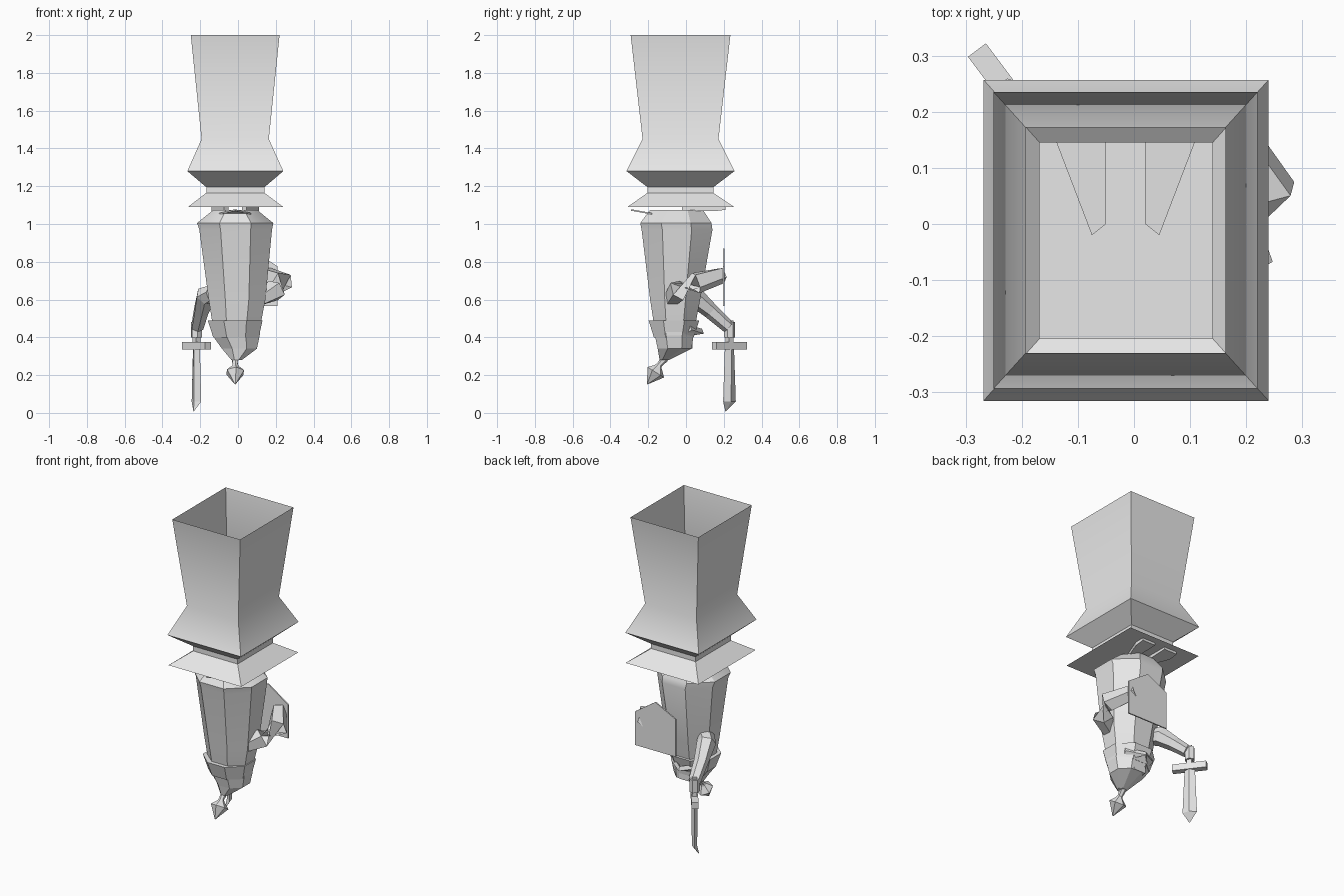
import bpy, bmesh, math
from mathutils import Vector

if "Cube" in bpy.data.objects:
    bpy.data.objects.remove(bpy.data.objects["Cube"])

grey = bpy.data.materials.new("light grey")
grey.diffuse_color = (0.8, 0.8, 0.8, 1)
grey.use_nodes = True
grey.node_tree.nodes["Principled BSDF"].inputs["Base Color"].default_value = grey.diffuse_color


def make(name, build, smooth=0):
    bm = bmesh.new()
    build(bm)
    bmesh.ops.recalc_face_normals(bm, faces=bm.faces)
    me = bpy.data.meshes.new(name)
    bm.to_mesh(me)
    bm.free()
    me.materials.append(grey)
    ob = bpy.data.objects.new(name, me)
    bpy.context.collection.objects.link(ob)
    if smooth:
        bpy.ops.object.select_all(action='DESELECT')
        ob.select_set(True)
        bpy.context.view_layer.objects.active = ob
        bpy.ops.object.shade_smooth_by_angle(angle=math.radians(smooth))
    return ob


def skin(bm, rings, start=True, end=True):
    """Join rings of points with quads and cap the ends."""
    vs = [[bm.verts.new(p) for p in r] for r in rings]
    n = len(vs[0])
    for a, b in zip(vs, vs[1:]):
        for i in range(n):
            j = (i + 1) % n
            bm.faces.new((a[i], a[j], b[j], b[i]))
    if start:
        bm.faces.new(vs[0])
    if end:
        bm.faces.new(vs[-1])


def stack(name, rings, n, start=True, end=True, smooth=0):
    """Horizontal rings: z, x min, x max, y min, y max."""
    k = 1 / math.cos(math.pi / n)
    pts = []
    for z, x0, x1, y0, y1 in rings:
        ring = []
        for i in range(n):
            a = 2 * math.pi * (i + 0.5) / n
            ring.append(((x0 + x1) / 2 + (x1 - x0) / 2 * k * math.cos(a),
                         (y0 + y1) / 2 + (y1 - y0) / 2 * k * math.sin(a), z))
        pts.append(ring)
    return make(name, lambda bm: skin(bm, pts, start, end), smooth)


def tube(name, path, radii, n=6):
    """Tapered tube along a path."""
    P = [Vector(p) for p in path]
    rings = []
    for i, p in enumerate(P):
        d = (P[min(i + 1, len(P) - 1)] - P[max(i - 1, 0)]).normalized()
        u = d.cross(Vector((0.3, 0.9, 0.2))).normalized()
        v = d.cross(u)
        rings.append([p + radii[i] * (u * math.cos(t) + v * math.sin(t))
                      for t in (2 * math.pi * k / n for k in range(n))])
    return make(name, lambda bm: skin(bm, rings))


def plate(name, outline, thick):
    """Solid from an outline, extruded by a vector."""
    t = Vector(thick)
    r = [Vector(p) for p in outline]
    return make(name, lambda bm: skin(bm, [r, [p + t for p in r]]))


# Square hollow pedestal, open at the top
stack("pedestal", [
    (1.09, -.265, .24, -.31, .255), (1.165, -.168, .14, -.204, .145),
    (1.195, -.168, .14, -.204, .145), (1.28, -.268, .24, -.315, .257),
    (1.45, -.193, .163, -.23, .172), (2.0, -.25, .22, -.293, .235)],
    4, end=False, smooth=36)

# Cloaked body
stack("cloak", [
    (.47, -.135, .12, -.17, .05), (.6, -.155, .145, -.19, .075),
    (.97, -.205, .18, -.235, .14), (1.005, -.217, .187, -.242, .135),
    (1.075, -.13, .1, -.19, .09)], 8, smooth=30)

# Helmet with rim, visor and crest
stack("helmet", [
    (.49, -.155, .12, -.195, .066), (.41, -.135, .115, -.165, .04),
    (.34, -.085, .1, -.15, .03), (.28, -.035, .02, -.14, -.09)], 8)
stack("helmet_rim", [
    (.49, -.16, .13, -.198, .07), (.4, -.13, .11, -.17, .04)], 8)
for s in (-1, 1):
    plate("visor_cheek", [(-.015, .095, .42), (-.015 + .1 * s, .03, .44),
                          (-.015 + .09 * s, -.02, .4)], (0, -.01, .025))
plate("visor_hinge", [(-.055, .0, .34), (.025, .0, .34), (.025, .0, .385),
                      (-.055, .0, .385)], (0, .035, 0))
tube("crest", [(-.015, -.11, .29), (-.015, -.14, .255), (-.015, -.147, .245),
               (-.015, -.16, .215), (-.015, -.205, .152)],
     [.02, .015, .02, .052, .002])

# Feet against the pedestal and the trailing cloak hem
for s in (-1, 1):
    c = -.015
    plate("foot", [(c + .06 * s, -.02, 1.068), (c + .125 * s, .15, 1.068),
                   (c + .125 * s, .21, 1.075), (c + .035 * s, .21, 1.075),
                   (c + .035 * s, .0, 1.068)], (0, 0, .025))
plate("cloak_hem", [(-.1, -.18, 1.05), (-.015, -.29, 1.07), (.07, -.18, 1.05)],
      (0, 0, .008))

# Shield arm: wide sleeve with the elbow out, hand on the shield
tube("shield_arm", [(.11, -.08, .6), (.2, -.04, .65), (.235, .055, .69),
                    (.15, .19, .73)], [.04, .06, .06, .045], 5)
plate("shield", [(-.07, .196, .565), (.21, .196, .565), (.21, .196, .775),
                 (.07, .196, .87), (-.07, .196, .8)], (0, .008, 0))

# Sword arm
tube("sword_arm", [(-.13, -.01, .63), (-.17, .04, .62), (-.195, .13, .54),
                   (-.215, .225, .455)], [.05, .055, .042, .035])
tube("sword_hand", [(-.22, .23, .48), (-.22, .23, .4)], [.03, .03])

# Sword, its flat turned diagonally
C = Vector((-.22, .23, 0))
D = Vector((-.6, .8, 0))
N = Vector((.8, .6, 0))


def diagonal(name, outline, t):
    plate(name, [C + D * a + Vector((0, 0, z)) - N * t / 2 for a, z in outline], N * t)


diagonal("sword_guard", [(-.1, .335), (.1, .335), (.1, .375), (-.1, .375)], .04)
diagonal("sword_grip", [(-.015, .36), (.015, .36), (.015, .49), (-.015, .49)], .03)

tip = [C + Vector((-.015, -.02, .008))]


def blade(bm):
    rings = [[C + D * w + Vector((0, 0, z)), C + N * t + Vector((0, 0, z)),
              C - D * w + Vector((0, 0, z)), C - N * t + Vector((0, 0, z))]
             for z, w, t in ((.35, .03, .018), (.06, .042, .015))]
    rings.append([tip[0] + D * a + N * b for a, b in
                  ((.002, 0), (0, .002), (-.002, 0), (0, -.002))])
    skin(bm, rings)


make("sword_blade", blade)
